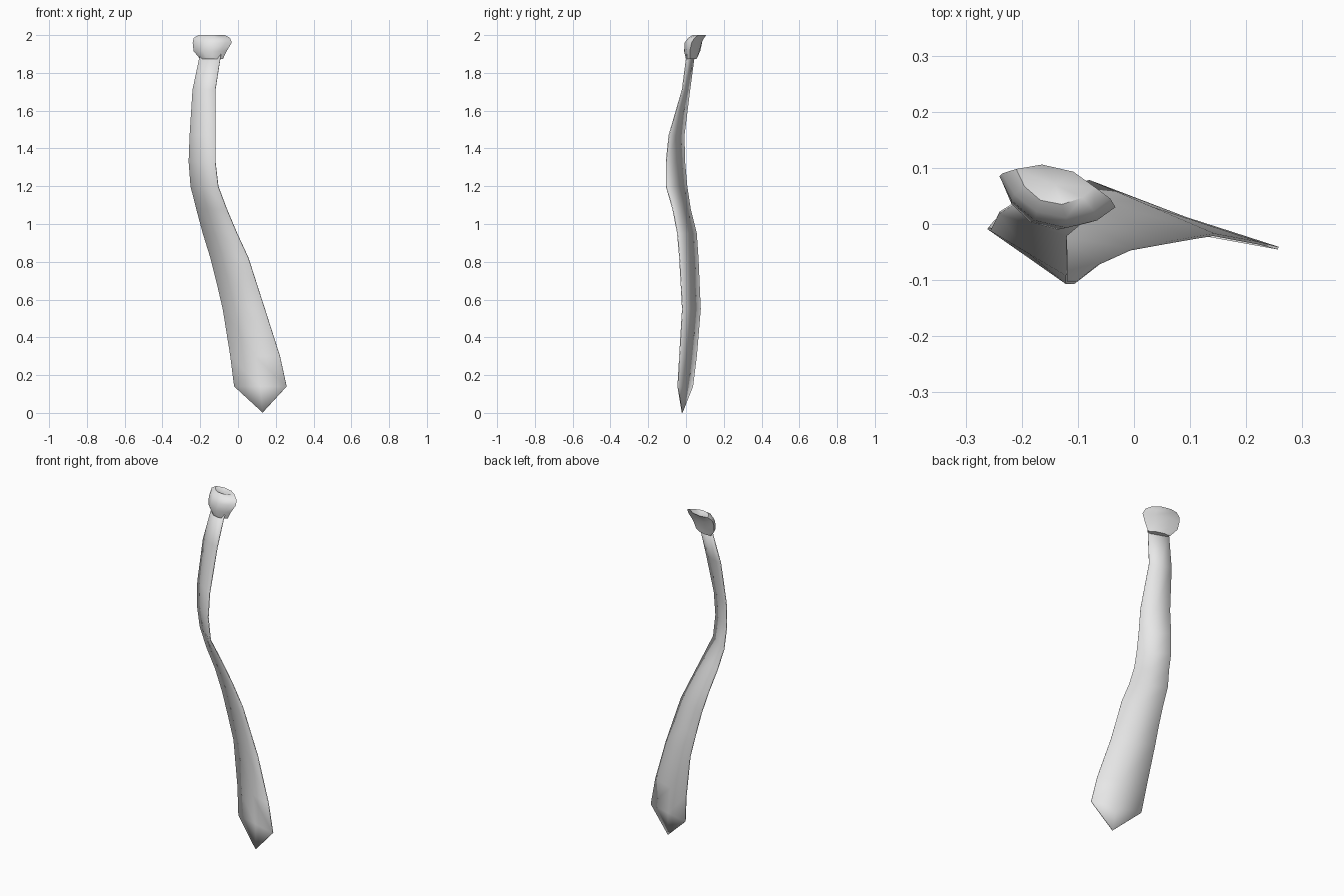
import bpy, bmesh, math
from mathutils import Vector

old = bpy.data.objects.get("Cube")
if old:
    bpy.data.objects.remove(old, do_unlink=True)

cloth = bpy.data.materials.new("plain_grey_cloth")
cloth.use_nodes = True
grey = (0.8, 0.8, 0.8, 1)
cloth.diffuse_color = grey
cloth.node_tree.nodes["Principled BSDF"].inputs["Base Color"].default_value = grey


def finish(bm, name, angle):
    bmesh.ops.recalc_face_normals(bm, faces=bm.faces)
    mesh = bpy.data.meshes.new(name)
    bm.to_mesh(mesh)
    bm.free()
    mesh.materials.append(cloth)
    ob = bpy.data.objects.new(name, mesh)
    bpy.context.collection.objects.link(ob)
    bpy.ops.object.select_all(action="DESELECT")
    ob.select_set(True)
    bpy.context.view_layer.objects.active = ob
    bpy.ops.object.shade_smooth_by_angle(angle=math.radians(angle))
    return ob


# Twisting ribbon: height, right edge x y, left edge x y
sections = [
    (1.90, -.20, .045, -.09, .005),
    (1.71, -.24, .02, -.12, -.02),
    (1.47, -.255, -.01, -.12, -.09),
    (1.33, -.26, -.007, -.12, -.105),
    (1.20, -.25, .005, -.105, -.105),
    (1.08, -.22, .023, -.06, -.07),
    (0.95, -.185, .055, -.005, -.045),
    (0.82, -.145, .064, .055, -.034),
    (0.68, -.11, .07, .10, -.026),
    (0.55, -.08, .076, .142, -.019),
    (0.30, -.04, .055, .222, -.034),
    (0.14, -.02, .035, .257, -.043),
]
bm = bmesh.new()
rows = []
for z, rx, ry, lx, ly in sections:
    a, b = Vector((rx, ry, z)), Vector((lx, ly, z))
    rows.append([bm.verts.new(a.lerp(b, t)) for t in (0, .5, 1)])
for up, low in zip(rows, rows[1:]):
    for i in range(2):
        bm.faces.new((up[i], low[i], low[i + 1], up[i + 1]))
# Pointed end
tip = bm.verts.new((.13, -.02, .002))
for i in range(2):
    bm.faces.new((rows[-1][i], tip, rows[-1][i + 1]))
ribbon = finish(bm, "tie_blade", 40)
solid = ribbon.modifiers.new("thickness", "SOLIDIFY")
solid.thickness = .005
solid.offset = 0

# Knot: height, right end x y, left end x y, front bulge, back bulge
levels = [
    (1.873, -.20, .055, -.08, .02, .037, .012),
    (1.915, -.235, .075, -.06, .02, .056, .012),
    (1.96, -.24, .085, -.033, .03, .063, .015),
    (1.985, -.235, .09, -.042, .045, .055, .02),
    (2.0, -.21, .098, -.07, .066, .047, .018),
]
bm = bmesh.new()
rings = []
for z, rx, ry, lx, ly, front, back in levels:
    a, b = Vector((rx, ry, z)), Vector((lx, ly, z))
    out = Vector((b.y - a.y, a.x - b.x, 0)).normalized()
    ring = [a]
    for t in (.15, .38, .65, .88):
        ring.append(a.lerp(b, t) + out * front * math.sin(math.pi * t) ** .7)
    ring.append(b)
    for t in (.7, .3):
        ring.append(a.lerp(b, t) - out * back)
    rings.append([bm.verts.new(p) for p in ring])
n = len(rings[0])
for low, up in zip(rings, rings[1:]):
    for i in range(n):
        j = (i + 1) % n
        bm.faces.new((low[i], low[j], up[j], up[i]))
bm.faces.new(rings[0])
# Slightly sunken top
dip = bm.verts.new((-.14, .07, 1.985))
for i in range(n):
    bm.faces.new((rings[-1][i], rings[-1][(i + 1) % n], dip))
finish(bm, "tie_knot", 45)
